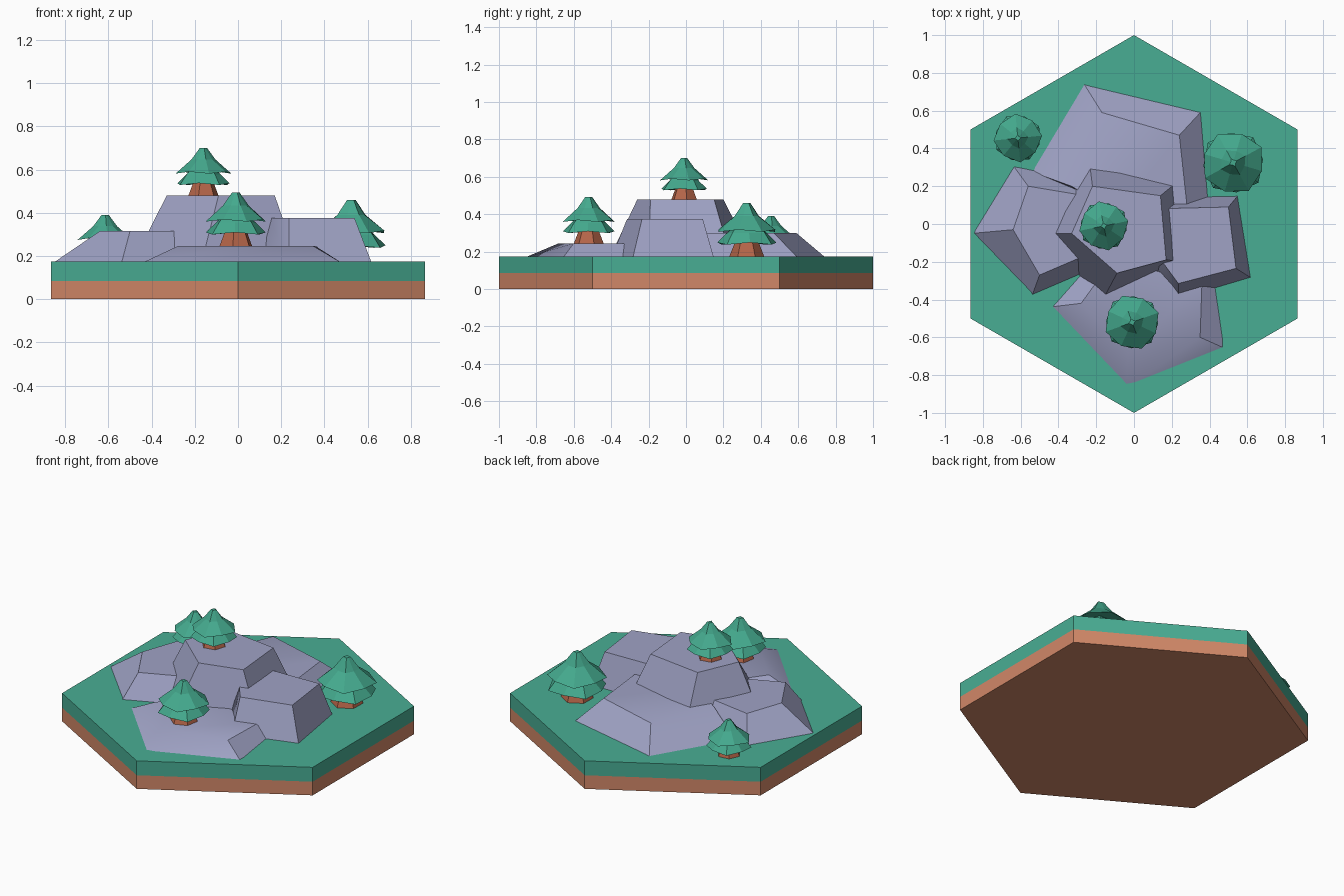
import bpy, bmesh, math
from mathutils import Vector

if "Cube" in bpy.data.objects:
    bpy.data.objects.remove(bpy.data.objects["Cube"])


def material(name, rgb):
    mat = bpy.data.materials.new(name)
    mat.use_nodes = True
    mat.diffuse_color = (*rgb, 1)
    mat.node_tree.nodes["Principled BSDF"].inputs["Base Color"].default_value = (*rgb, 1)
    return mat


GRASS = material("grass_green", (0.066, 0.42, 0.295))
LEAF = material("leaf_green", (0.058, 0.40, 0.27))
DIRT = material("dirt_brown", (0.64, 0.245, 0.138))
BARK = material("bark_brown", (0.46, 0.13, 0.066))
STONE = material("stone_grey", (0.35, 0.365, 0.56))
GROUND = 0.175


def loft(name, mat, rings, smooth=0):
    """Skin a stack of equal-length point rings and cap both ends."""
    bm = bmesh.new()
    loops = [[bm.verts.new(p) for p in ring] for ring in rings]
    n = len(loops[0])
    for low, high in zip(loops, loops[1:]):
        for i in range(n):
            j = (i + 1) % n
            bm.faces.new((low[i], low[j], high[j], high[i]))
    bm.faces.new(loops[0])
    bm.faces.new(loops[-1])
    bmesh.ops.recalc_face_normals(bm, faces=bm.faces)
    mesh = bpy.data.meshes.new(name)
    bm.to_mesh(mesh)
    bm.free()
    mesh.materials.append(mat)
    obj = bpy.data.objects.new(name, mesh)
    bpy.context.collection.objects.link(obj)
    if smooth:
        bpy.ops.object.select_all(action="DESELECT")
        obj.select_set(True)
        bpy.context.view_layer.objects.active = obj
        bpy.ops.object.shade_smooth_by_angle(angle=math.radians(smooth))
    return obj


def circle(sides, radius, z, centre=(0, 0), turn=0.0, odd=1.0, drop=0.0):
    """Ring of points; odd points are scaled by odd and lifted by drop."""
    ring = []
    for i in range(sides):
        a = turn + math.tau * i / sides
        r = radius * (odd if i % 2 else 1)
        ring.append(Vector((centre[0] + r * math.cos(a), centre[1] + r * math.sin(a),
                            z + (drop if i % 2 else 0))))
    return ring


# Hexagonal slab: dirt below, grass above
for name, mat, z0, z1 in (("dirt_layer", DIRT, 0, 0.085), ("grass_layer", GRASS, 0.085, GROUND)):
    loft(name, mat, [circle(6, 1, z, turn=math.pi / 2) for z in (z0, z1)])


def rock(name, height, foot, top):
    sink = GROUND - 0.01
    loft(name, STONE, [[(x, y, sink) for x, y in foot],
                       [(x, y, height) for x, y in top]], smooth=35)


# Flat-topped rocks around a taller central one
rock("centre_rock", 0.48,
     [(-.49, -.05), (-.24, .36), (.25, .24), (.28, -.2), (-.17, -.41)],
     [(-.33, -.05), (-.22, .2), (.14, .15), (.17, -.19), (-.09, -.26)])
rock("right_rock", 0.375,
     [(.08, .14), (.55, .15), (.62, -.285), (.235, -.4), (.1, -.25)],
     [(.1, .08), (.5, .09), (.54, -.235), (.235, -.315), (.15, -.2)])
rock("left_rock", 0.315,
     [(-.86, -.05), (-.64, .31), (-.2, .22), (-.26, -.26), (-.54, -.38)],
     [(-.64, -.03), (-.56, .2), (-.2, .14), (-.29, -.18), (-.5, -.27)])
rock("front_rock", 0.245,
     [(-.45, -.44), (-.04, -.87), (.485, -.66), (.43, -.28), (-.22, -.18)],
     [(-.28, -.42), (-.03, -.68), (.35, -.6), (.36, -.3), (-.12, -.2)])
rock("back_rock", 0.3,
     [(-.55, .28), (-.27, .75), (.36, .6), (.4, .12), (-.1, .05)],
     [(-.33, .2), (-.17, .59), (.24, .47), (.28, .1), (-.1, .05)])


def tree(label, x, y, z, h, turn):
    c = (x, y)
    r = 0.6 * h
    # Flared square trunk
    loft(label + "_tree_trunk", BARK,
         [circle(6, 0.34 * h, z - 0.01, c, turn), circle(6, 0.2 * h, z + 0.32 * h, c, turn)])
    # Two pleated foliage tiers
    for part, low, high, tip, spin in (("lower", .22, .62, .42, .4), ("upper", .46, 1, .13, 0)):
        loft(f"{label}_tree_{part}_foliage", LEAF,
             [circle(8, r, z + low * h, c, turn + spin, odd=0.93, drop=0.04 * h),
              circle(8, r * (tip + .3), z + (low + .55 * (high - low)) * h, c, turn + spin, odd=0.86),
              circle(8, r * tip, z + high * h, c, turn + spin, odd=0.6)])


# Trees on the rocks and the grass
tree("centre", -0.16, -0.01, 0.48, 0.22, 0.2)
tree("front", -0.01, -0.52, 0.245, 0.248, 0.35)
tree("left", -0.615, 0.455, GROUND, 0.215, 0.1)
tree("right", 0.525, 0.325, GROUND, 0.285, 0.5)
